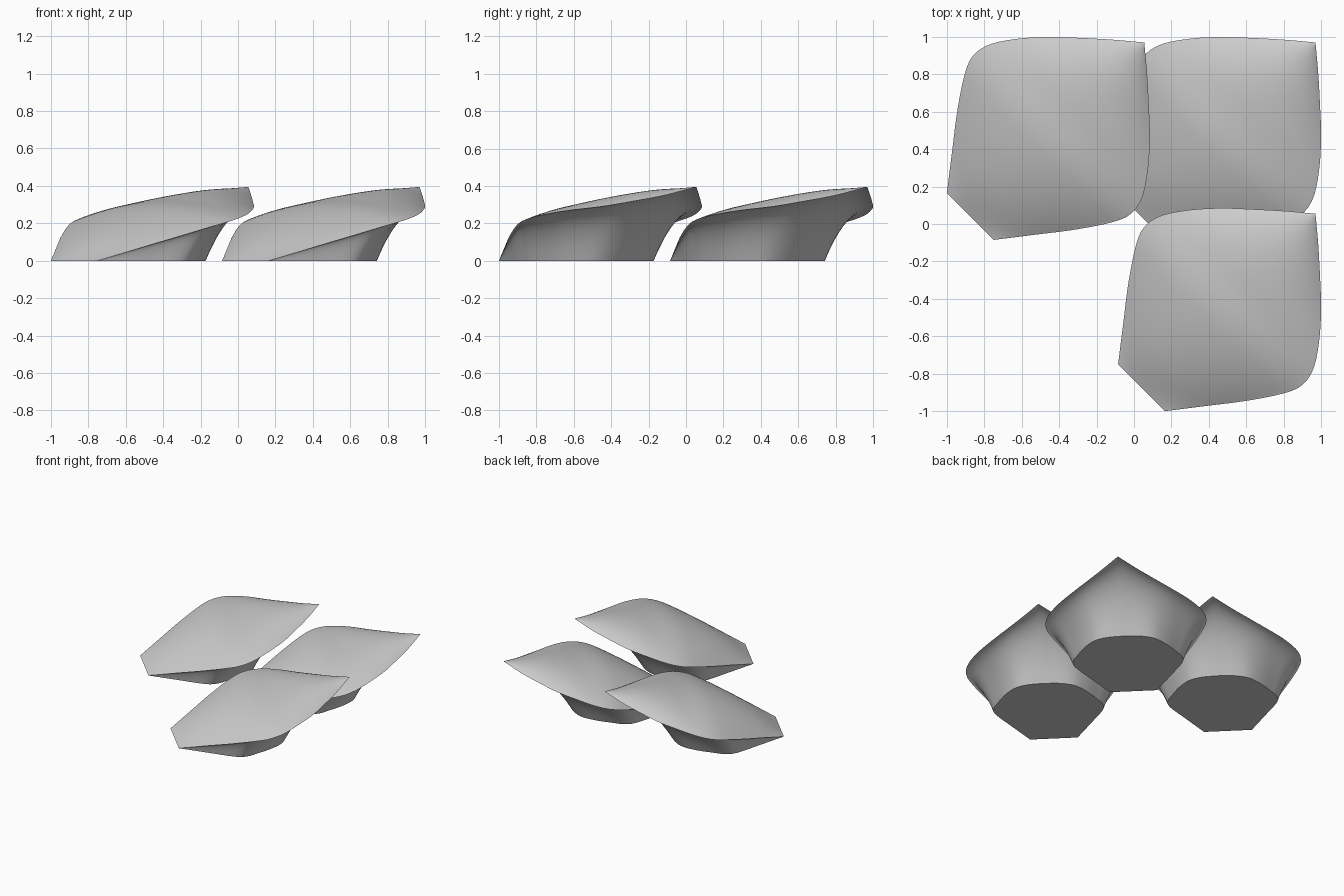
import bpy, bmesh, math
from mathutils import Vector

if "Cube" in bpy.data.objects:
    bpy.data.objects.remove(bpy.data.objects["Cube"])

STEPS, ACROSS, RINGS = 44, 24, 10
SHIFT = 0.915

# Half of the rim, from front corner to rear tip: x, y, z, crown height of the top surface
RIM = [(.165, -.085, 0, 0), (.38, -.058, .065, .052), (.6, -.03, .13, .08),
       (.8, .01, .19, .09), (.9, .055, .22, .088), (.96, .145, .245, .082),
       (.99, .295, .27, .083), (1.0, .465, .29, .083), (.995, .615, .315, .068),
       (.985, .8, .35, .038), (.97, .97, .395, 0)]
# Half of the flat foot: distance along the diagonal, half width
FOOT = [(0, .177), (.2, .292), (.39, .398), (.48, .405), (.565, .365),
        (.68, .30), (.77, .22), (.81, .12), (.82, 0)]


def spline(points, count):
    """Smooth curve through the points, resampled evenly by length."""
    p = [Vector(q) for q in points]
    p = [2 * p[0] - p[1]] + p + [2 * p[-1] - p[-2]]
    fine = []
    for a, b, c, d in zip(p, p[1:], p[2:], p[3:]):
        for k in range(20):
            t = k / 20
            fine.append(.5 * (2 * b + (c - a) * t + (2 * a - 5 * b + 4 * c - d) * t ** 2
                              + (3 * b - a - 3 * c + d) * t ** 3))
    fine.append(p[-2])
    dist = [0]
    for a, b in zip(fine, fine[1:]):
        dist.append(dist[-1] + (b - a).length)
    out, j = [], 0
    for i in range(count + 1):
        s = dist[-1] * i / count
        while j < len(fine) - 2 and dist[j + 1] < s:
            j += 1
        f = (s - dist[j]) / (dist[j + 1] - dist[j])
        out.append(fine[j].lerp(fine[j + 1], min(1, f)))
    return out


def swap(v):
    """Mirror across the x = y diagonal."""
    return Vector((v.y, v.x, v.z))


def patch(bm, rows):
    """Quad surface through rows of points."""
    grid = [[bm.verts.new(p) for p in row] for row in rows]
    for r, s in zip(grid, grid[1:]):
        for a, b, c, d in zip(r, r[1:], s[1:], s):
            bm.faces.new((a, b, c, d))


rim4 = spline(RIM, STEPS)
rim = [Vector(p[:3]) for p in rim4]
r2 = math.sqrt(2)
foot = [Vector((.04 + (u + v) / r2, .04 + (u - v) / r2, 0)) for u, v in spline(FOOT, STEPS)]
foot[0] = rim[0].copy()

bm = bmesh.new()

# Crowned top surface, spanning the rim from side to side
top = []
for p, q in zip(rim, rim4):
    row = []
    for k in range(ACROSS + 1):
        s = 2 * k / ACROSS - 1
        v = p.lerp(swap(p), k / ACROSS)
        v.z += q[3] * (1 - s * s)
        row.append(v)
    top.append(row)
patch(bm, top)

# Flared side walls, from foot to rim
wall = []
for p, f in zip(rim, foot):
    row = []
    for k in range(RINGS + 1):
        h = k / RINGS
        v = f.lerp(p, h)
        v.z = p.z * (1 - (1 - h) ** 2)
        row.append(v)
    wall.append(row)
patch(bm, wall)
patch(bm, [[swap(v) for v in row] for row in wall])

# Flat foot
outline = foot + [swap(v) for v in reversed(foot[:-1])]
bm.faces.new([bm.verts.new(v) for v in outline])

bmesh.ops.remove_doubles(bm, verts=bm.verts, dist=.0005)
bmesh.ops.recalc_face_normals(bm, faces=bm.faces)
mesh = bpy.data.meshes.new("scale_tile")
bm.to_mesh(mesh)
bm.free()

grey = bpy.data.materials.new("plain_grey")
grey.diffuse_color = (.6, .6, .6, 1)
grey.use_nodes = True
grey.node_tree.nodes["Principled BSDF"].inputs["Base Color"].default_value = grey.diffuse_color
mesh.materials.append(grey)

# Three tiles set in an L
for name, x, y in (("corner_tile", 0, 0), ("left_tile", -SHIFT, 0), ("front_tile", 0, -SHIFT)):
    tile = bpy.data.objects.new(name, mesh)
    tile.location = (x, y, 0)
    bpy.context.collection.objects.link(tile)
    tile.select_set(True)
    bpy.context.view_layer.objects.active = tile
    if name == "corner_tile":
        bpy.ops.object.shade_smooth_by_angle(angle=math.radians(30))
